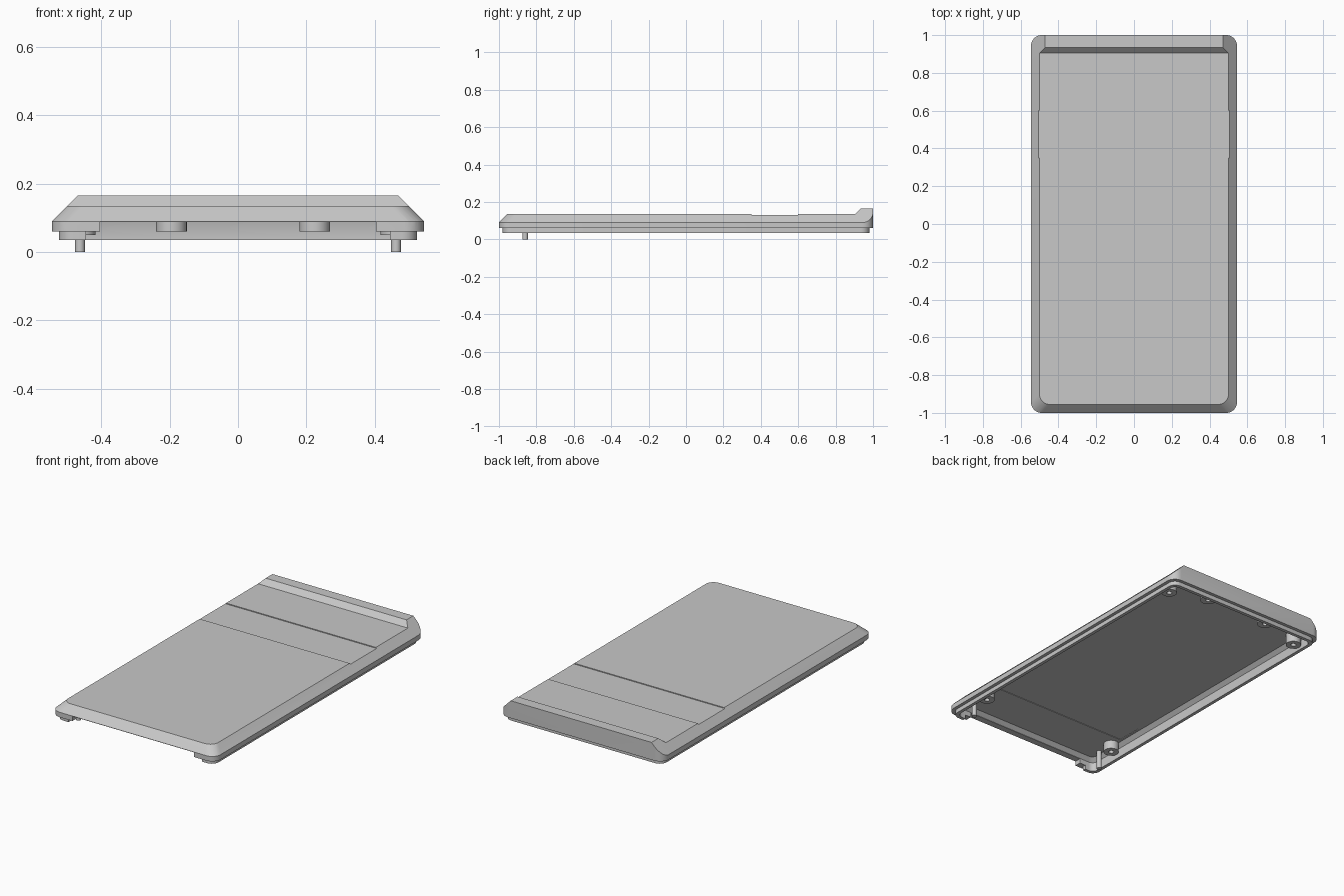
import bpy, bmesh, math

if "Cube" in bpy.data.objects:
    bpy.data.objects.remove(bpy.data.objects["Cube"])

grey = bpy.data.materials.new("light_grey")
grey.diffuse_color = (0.58, 0.58, 0.58, 1)
grey.use_nodes = True
grey.node_tree.nodes["Principled BSDF"].inputs["Base Color"].default_value = grey.diffuse_color


def make(name, bm):
    bmesh.ops.recalc_face_normals(bm, faces=bm.faces)
    me = bpy.data.meshes.new(name)
    bm.to_mesh(me)
    bm.free()
    me.materials.append(grey)
    ob = bpy.data.objects.new(name, me)
    bpy.context.collection.objects.link(ob)
    return ob


def loft(name, rings, seg=8):
    """Stack rounded rectangles given as (z, half width, y front, y back, radius)."""
    bm = bmesh.new()
    loops = []
    for z, hx, y0, y1, r in rings:
        corners = [(hx - r, y1 - r), (-hx + r, y1 - r), (-hx + r, y0 + r), (hx - r, y0 + r)]
        loop = []
        for k, (cx, cy) in enumerate(corners):
            for i in range(seg + 1):
                a = math.pi / 2 * (k + i / seg)
                loop.append(bm.verts.new((cx + r * math.cos(a), cy + r * math.sin(a), z)))
        loops.append(loop)
    n = len(loops[0])
    for a, b in zip(loops, loops[1:]):
        for i in range(n):
            bm.faces.new((a[i], a[(i + 1) % n], b[(i + 1) % n], b[i]))
    bm.faces.new(loops[0])
    bm.faces.new(loops[-1])
    return make(name, bm)


def extrude_x(name, profile, hx):
    """Extrude a y-z profile across x."""
    bm = bmesh.new()
    face = bm.faces.new([bm.verts.new((-hx, y, z)) for y, z in profile])
    ext = bmesh.ops.extrude_face_region(bm, geom=[face])["geom"]
    bmesh.ops.translate(bm, vec=(2 * hx, 0, 0),
                        verts=[v for v in ext if isinstance(v, bmesh.types.BMVert)])
    return make(name, bm)


def box(name, x0, x1, y0, y1, z0, z1):
    return extrude_x(name, [(y0, z0), (y1, z0), (y1, z1), (y0, z1)], (x1 - x0) / 2)


def combine(ob, other, op):
    mod = ob.modifiers.new("bool", "BOOLEAN")
    mod.operation, mod.solver, mod.object = op, "EXACT", other
    bpy.context.view_layer.objects.active = ob
    bpy.ops.object.modifier_apply(modifier=mod.name)
    bpy.data.objects.remove(other)


def smooth(ob):
    bpy.ops.object.select_all(action="DESELECT")
    ob.select_set(True)
    bpy.context.view_layer.objects.active = ob
    bpy.ops.object.shade_smooth_by_angle(angle=math.radians(25))


def tube(name, x, y, z0, z1, r, hole=0.0, seg=32):
    """Post hanging from the roof, with an optional blind screw hole."""
    prof = [(r, z1), (r, z0)]
    if hole:
        prof += [(hole, z0), (hole, z1 - 0.01)]
    bm = bmesh.new()
    loops = [[bm.verts.new((x + q * math.cos(2 * math.pi * i / seg),
                            y + q * math.sin(2 * math.pi * i / seg), z))
              for i in range(seg)] for q, z in prof]
    for a, b in zip(loops, loops[1:]):
        for i in range(seg):
            bm.faces.new((a[i], a[(i + 1) % seg], b[(i + 1) % seg], b[i]))
    bm.faces.new(loops[0])
    bm.faces.new(loops[-1])
    smooth(make(name, bm))


# Cover: rounded slab whose sides and front are bevelled at 45 degrees
cover = loft("cover", [(0.06, 0.545, -1, 1, 0.056), (0.25, 0.545, -1, 1, 0.056)])
bevel = loft("bevel", [(0.04, 0.595, -1.05, 1.4, 0.06), (0.165, 0.47, -0.925, 1.4, 0.05)])
combine(cover, bevel, "INTERSECT")

# Flat top with a shallow full-width recess and a raised rear ridge
top = [(-1.2, 0.135), (0.35, 0.135), (0.35, 0.13), (0.6, 0.13), (0.6, 0.135),
       (0.905, 0.135), (0.965, 0.195), (0.965, 0.25), (-1.2, 0.25)]
combine(cover, extrude_x("top_cut", top, 0.8), "DIFFERENCE")

# Inset lip under the rim
combine(cover, loft("lip", [(0.035, 0.525, -0.98, 0.98, 0.045),
                            (0.08, 0.525, -0.98, 0.98, 0.045)]), "UNION")

# Hollow inside, with a shallow groove under the roof
combine(cover, loft("cavity", [(0.0, 0.505, -0.96, 0.96, 0.035),
                               (0.09, 0.505, -0.96, 0.96, 0.035),
                               (0.112, 0.483, -0.938, 0.95, 0.03)]), "DIFFERENCE")
combine(cover, box("groove", -0.47, 0.47, -0.68, -0.52, 0.1, 0.115), "DIFFERENCE")

# Opening in the front wall
combine(cover, box("front_opening", -0.405, 0.405, -1.2, -0.9, 0.0, 0.088), "DIFFERENCE")
combine(cover, box("lip_opening", -0.445, 0.445, -1.2, -0.9, 0.0, 0.06), "DIFFERENCE")
smooth(cover)

# Corner screw posts and front locating pins
for side, s in (("left", -1), ("right", 1)):
    tube("rear_post_" + side, s * 0.46, 0.86, 0.05, 0.117, 0.043, 0.015)
    tube("front_post_" + side, s * 0.46, -0.75, 0.06, 0.117, 0.043, 0.015)
    tube("front_pin_" + side, s * 0.463, -0.86, 0.0, 0.117, 0.0143)

# Small posts along the rear wall
for side, x in (("left", -0.195), ("right", 0.225)):
    tube("small_post_" + side, x, 0.925, 0.06, 0.117, 0.045, 0.015)
